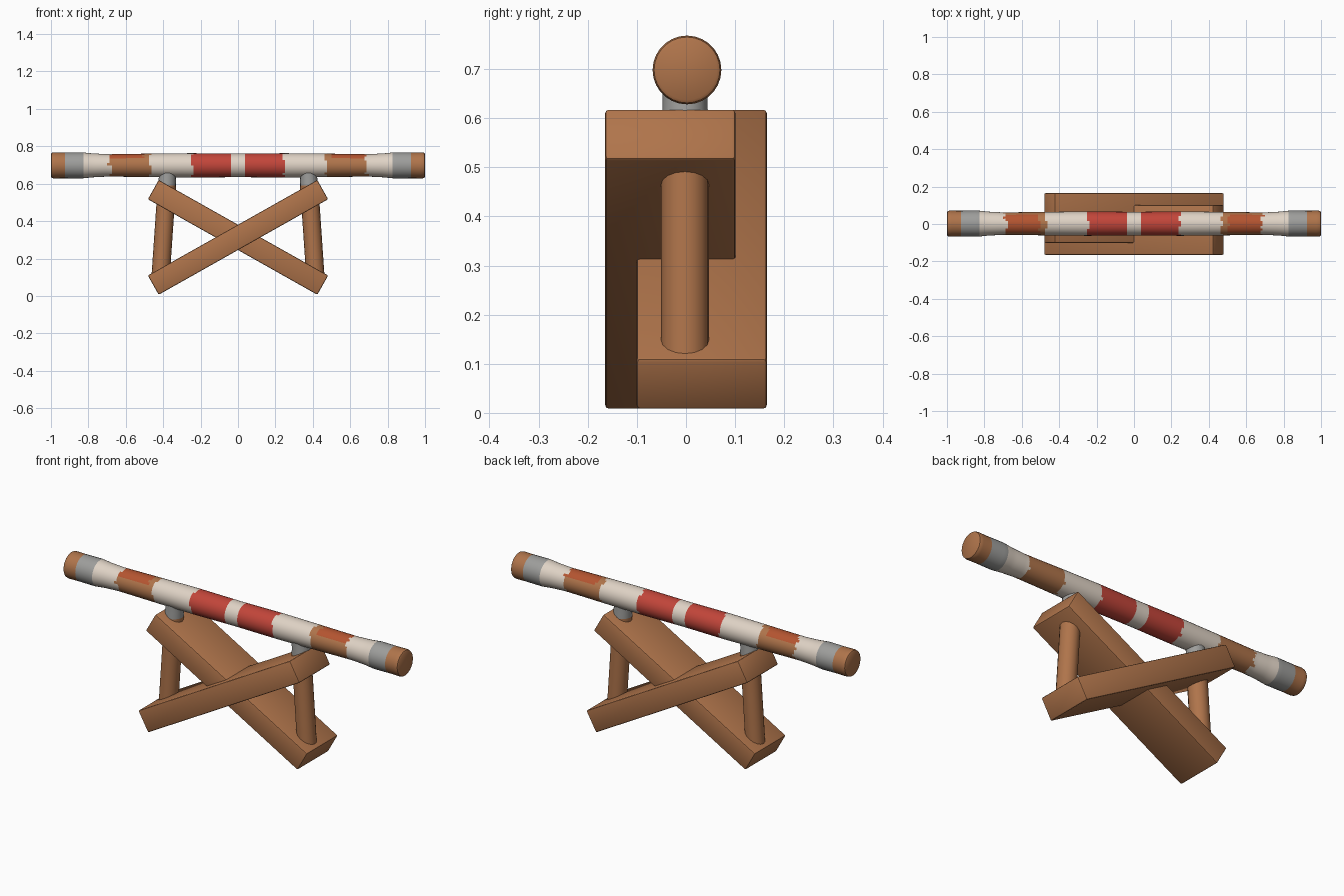
import bpy, bmesh, math, random
from mathutils import Vector, Matrix

random.seed(4)
if "Cube" in bpy.data.objects:
    bpy.data.objects.remove(bpy.data.objects["Cube"], do_unlink=True)


def material(name, rgb):
    mat = bpy.data.materials.new(name)
    mat.use_nodes = True
    mat.diffuse_color = (*rgb, 1)
    mat.node_tree.nodes["Principled BSDF"].inputs["Base Color"].default_value = (*rgb, 1)
    return mat


WOOD = material("brown wood", (0.43, 0.175, 0.07))
CREAM = material("cream paint", (0.74, 0.65, 0.56))
RED = material("red paint", (0.54, 0.06, 0.042))
GREY = material("grey metal", (0.34, 0.34, 0.33))
ORANGE = material("orange paint", (0.46, 0.09, 0.03))


def finish(name, bm, mats):
    bmesh.ops.recalc_face_normals(bm, faces=bm.faces)
    mesh = bpy.data.meshes.new(name)
    bm.to_mesh(mesh)
    bm.free()
    obj = bpy.data.objects.new(name, mesh)
    bpy.context.collection.objects.link(obj)
    for mat in mats:
        mesh.materials.append(mat)
    bpy.ops.object.select_all(action="DESELECT")
    obj.select_set(True)
    bpy.context.view_layer.objects.active = obj
    bpy.ops.object.shade_smooth_by_angle(angle=math.radians(35))
    return obj


def tube(stations, side, up, count):
    """Skin circles of (centre, radius) and cap both ends."""
    bm = bmesh.new()
    rings = []
    for centre, radius in stations:
        ring = []
        for i in range(count):
            a = math.tau * i / count
            ring.append(bm.verts.new(centre + radius * (side * math.cos(a) + up * math.sin(a))))
        rings.append(ring)
    for low, high in zip(rings, rings[1:]):
        for i in range(count):
            j = (i + 1) % count
            bm.faces.new((low[i], low[j], high[j], high[i]))
    bm.faces.new(rings[0])
    bm.faces.new(rings[-1])
    return bm


X, Y, Z = Vector((1, 0, 0)), Vector((0, 1, 0)), Vector((0, 0, 1))

# Crossed planks, offset in depth and passing through each other
for name, sign in (("front_plank", 1), ("back_plank", -1)):
    bm = bmesh.new()
    bmesh.ops.create_cube(bm, size=1)
    bmesh.ops.scale(bm, vec=(1.04, 0.265, 0.118), verts=bm.verts)
    bmesh.ops.rotate(bm, matrix=Matrix.Rotation(-sign * math.radians(29.4), 3, "Y"), verts=bm.verts)
    bmesh.ops.translate(bm, vec=(0, -sign * 0.032, 0.313), verts=bm.verts)
    bmesh.ops.bevel(bm, geom=bm.edges[:], offset=0.007, segments=2, affect="EDGES", profile=0.5)
    finish(name, bm, [WOOD])

# Round posts with grey collars under the bar
for name, sign in (("left_post", 1), ("right_post", -1)):
    stations = []
    for z in (0.085, 0.2, 0.35, 0.5, 0.59, 0.62, 0.67):
        t = (z - 0.085) / 0.585
        x = 0.415 - 0.04 * t
        stations.append((Vector((sign * x, -0.002, z)), 0.049 if z < 0.6 else 0.046))
    bm = tube(stations, X, Y, 16)
    for face in bm.faces:
        face.material_index = int(face.calc_center_median().z > 0.59)
    finish(name, bm, [WOOD, GREY])

# Turned bar: thick ends, narrow necks, slightly full middle
PROFILE = [(0, 0.063), (0.25, 0.065), (0.45, 0.063), (0.6, 0.061), (0.7, 0.06), (0.78, 0.064),
           (0.835, 0.07), (0.94, 0.069), (0.985, 0.07), (0.996, 0.067), (1.0, 0.061)]


def bar_radius(x):
    x = abs(x)
    for (xa, ra), (xb, rb) in zip(PROFILE, PROFILE[1:]):
        if x <= xb:
            return ra + (rb - ra) * (x - xa) / (xb - xa)
    return PROFILE[-1][1]


half = [0.0125 * i for i in range(79)] + [0.985, 0.996, 1.0]
xs = sorted({-x for x in half} | set(half))
SIDES = 28
bm = tube([(Vector((x, 0.002, 0.698)), bar_radius(x)) for x in xs], Y, Z, SIDES)

# Painted bands with ragged borders: outer limit, material slot
BANDS = [(0.04, 1), (0.245, 2), (0.47, 1), (0.685, 0), (0.83, 1), (0.93, 3), (9, 0)]
ragged = {(s, i): random.uniform(-0.012, 0.012) for s in (-1, 1) for i in range(SIDES)}
for face in bm.faces:
    c = face.calc_center_median()
    angle = math.atan2(c.z - 0.698, c.y)
    sector = int(angle / math.tau * SIDES) % SIDES
    sign = 1 if c.x > 0 else -1
    x = abs(c.x)
    if 0.05 < x < 0.8:
        x += ragged[sign, sector]
    slot = next(s for limit, s in BANDS if x < limit)
    if slot == 0 and x < 0.8 and x > 0.505 and math.sin(angle) > 0.55:
        slot = 4
    face.material_index = slot
finish("painted_bar", bm, [WOOD, CREAM, RED, GREY, ORANGE])
